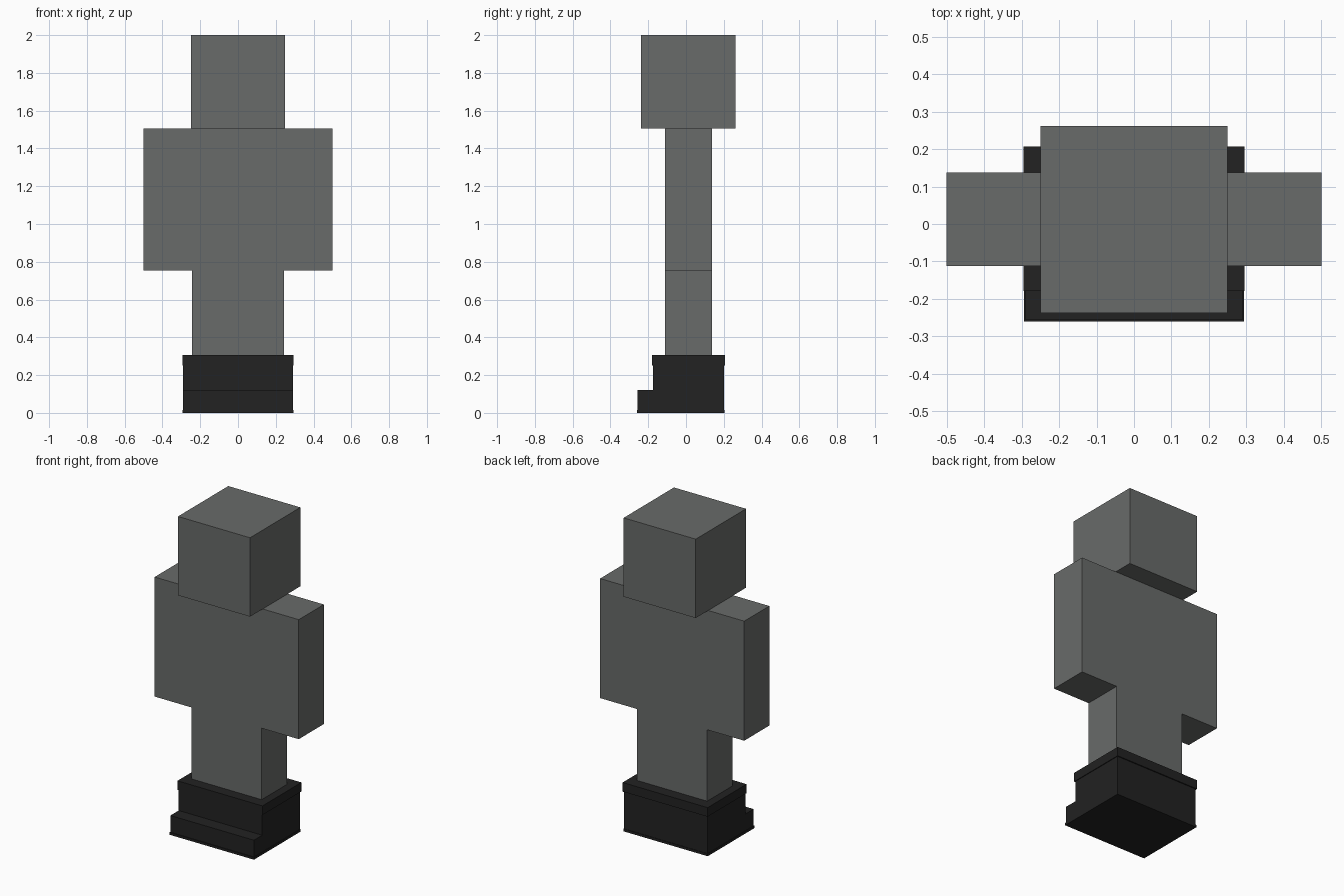
import bpy
import bmesh
from mathutils import Matrix, Vector

if "Cube" in bpy.data.objects:
    bpy.data.objects.remove(bpy.data.objects["Cube"], do_unlink=True)


def make_material(name, value):
    mat = bpy.data.materials.new(name)
    mat.use_nodes = True
    mat.diffuse_color = (*value, 1)
    mat.node_tree.nodes["Principled BSDF"].inputs["Base Color"].default_value = (*value, 1)
    return mat


GREY = make_material("body grey", (0.14, 0.146, 0.142))
BLACK = make_material("boot black", (0.016, 0.016, 0.016))


def box(name, x, y, z, mat):
    """Flat-faced box from its (low, high) range on each axis."""
    low, high = (Vector(c) for c in zip(x, y, z))
    bm = bmesh.new()
    bmesh.ops.create_cube(bm, size=1, matrix=Matrix.Translation((low + high) / 2)
                          @ Matrix.Diagonal((*(high - low), 1)))
    mesh = bpy.data.meshes.new(name)
    bm.to_mesh(mesh)
    bm.free()
    mesh.materials.append(mat)
    obj = bpy.data.objects.new(name, mesh)
    bpy.context.collection.objects.link(obj)
    return obj


# Head and torso
BODY_Y = (-0.112, 0.137)
box("head", (-0.25, 0.25), (-0.238, 0.261), (1.505, 2), GREY)
box("torso", (-0.25, 0.25), BODY_Y, (0.755, 1.505), GREY)

# Limbs and boots, one set per side
for side, s in (("left", 1), ("right", -1)):
    def part(name, inner, outer, y, z, mat):
        box(f"{side}_{name}", sorted((s * inner, s * outer)), y, z, mat)

    part("arm", 0.25, 0.5, BODY_Y, (0.755, 1.505), GREY)
    part("leg", 0, 0.243, BODY_Y, (0.2, 0.755), GREY)
    part("boot_cuff", 0, 0.295, (-0.179, 0.207), (0.25, 0.307), BLACK)
    part("boot_shaft", 0, 0.29, (-0.174, 0.2), (0.015, 0.25), BLACK)
    part("boot_toe", 0, 0.29, (-0.256, -0.174), (0.015, 0.12), BLACK)
    part("boot_sole", 0, 0.293, (-0.26, 0.203), (0, 0.015), BLACK)
